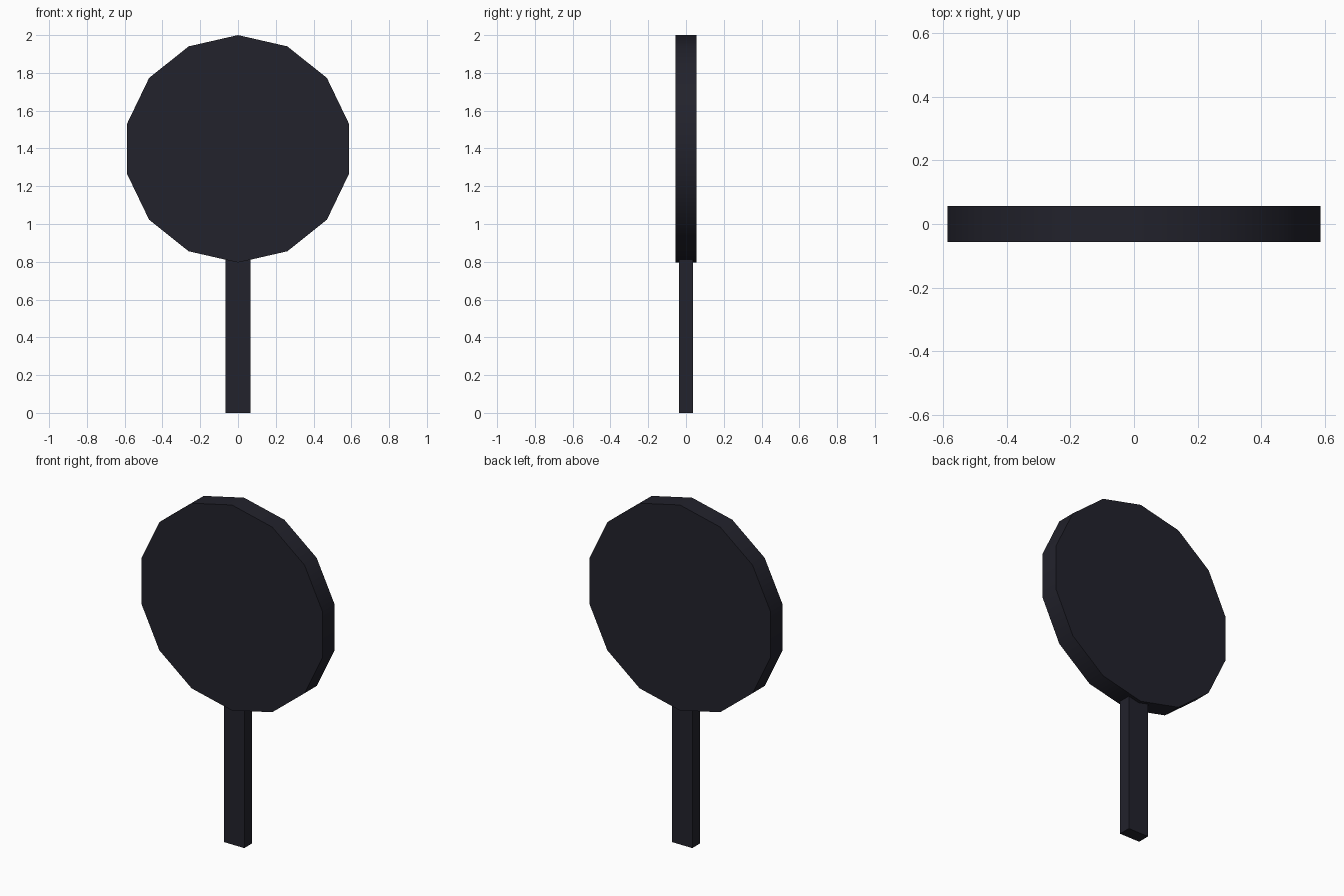
import bpy
import math

cube = bpy.data.objects.get("Cube")
if cube:
    bpy.data.objects.remove(cube, do_unlink=True)

RADIUS = 0.602
THICKNESS = 0.112
HANDLE = (0.133, 0.073, 0.82)

# Dark blue-grey plastic
mat = bpy.data.materials.new("dark_blue_grey")
mat.use_nodes = True
color = (0.016, 0.016, 0.025, 1)
mat.diffuse_color = color
mat.node_tree.nodes["Principled BSDF"].inputs["Base Color"].default_value = color


def finish(name):
    obj = bpy.context.object
    obj.name = name
    obj.data.materials.append(mat)
    bpy.ops.object.transform_apply(location=False, rotation=True, scale=True)
    return obj


# Round head: fourteen-sided disc with a corner at the top
bpy.ops.mesh.primitive_cylinder_add(
    vertices=14, radius=RADIUS, depth=THICKNESS,
    location=(0, 0, 2 - RADIUS), rotation=(math.pi / 2, 0, 0))
finish("round_head")
bpy.ops.object.shade_smooth_by_angle(angle=math.radians(30))

# Straight handle running just into the head
bpy.ops.mesh.primitive_cube_add(size=1, location=(0, 0, HANDLE[2] / 2))
bpy.context.object.scale = HANDLE
finish("handle")
